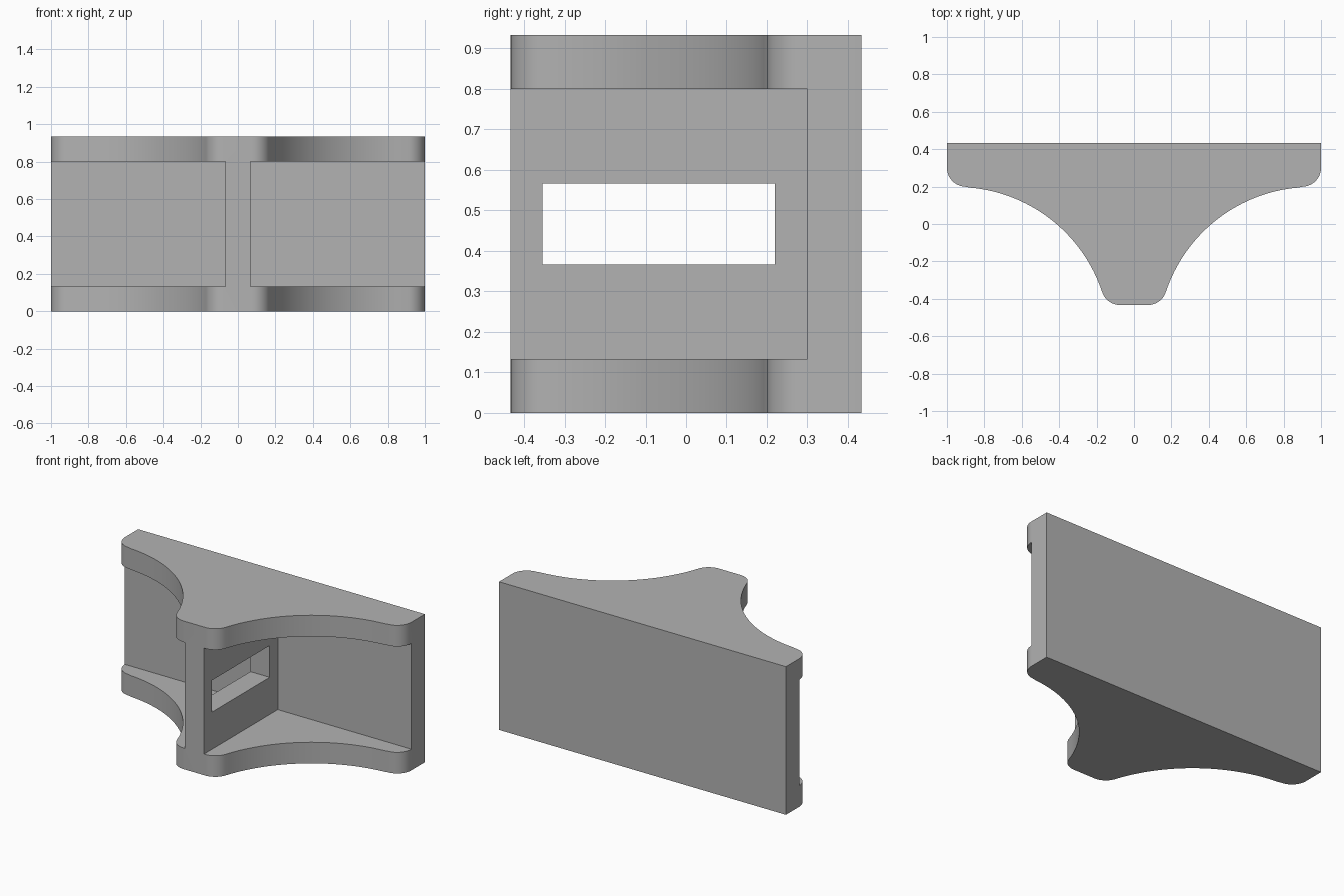
import bpy
import bmesh
from math import cos, sin, pi, atan2
from mathutils import Vector

cube = bpy.data.objects.get("Cube")
if cube:
    bpy.data.objects.remove(cube, do_unlink=True)

HEIGHT = 0.933
DEPTH = 0.433      # half depth
FLANGE = 0.133     # top and bottom flange thickness
WEB = 0.067        # half thickness of the centre web
PLATE_FRONT = 0.30
FILLET = 0.10

grey = bpy.data.materials.new("plain_grey")
grey.use_nodes = True
colour = (0.45, 0.45, 0.45, 1)
grey.diffuse_color = colour
grey.node_tree.nodes["Principled BSDF"].inputs["Base Color"].default_value = colour


def arc(centre, radius, start, end, steps):
    return [centre + radius * Vector((cos(a), sin(a)))
            for a in (start + (end - start) * i / steps for i in range(steps + 1))]


def angle(a, b):
    d = b - a
    return atan2(d.y, d.x)


def half_outline():
    """Right half: nose fillet, concave sweep, tip fillet, back corner."""
    nose = Vector((0.075, FILLET - DEPTH))
    tip = Vector((1 - FILLET, PLATE_FRONT))
    sweep = Vector((0.948, -0.622))
    radius = (nose - sweep).length - FILLET
    to_nose, to_tip = angle(sweep, nose), angle(sweep, tip)
    points = arc(nose, FILLET, -pi / 2, to_nose - pi, 10)
    points += arc(sweep, radius, to_nose, to_tip, 40)[1:-1]
    points += arc(tip, FILLET, to_tip - pi, 0, 12)
    points.append(Vector((1, DEPTH)))
    return points


def finish(name, bm):
    bmesh.ops.recalc_face_normals(bm, faces=bm.faces)
    mesh = bpy.data.meshes.new(name)
    bm.to_mesh(mesh)
    bm.free()
    mesh.materials.append(grey)
    obj = bpy.data.objects.new(name, mesh)
    bpy.context.collection.objects.link(obj)
    return obj


def box(name, low, high):
    bm = bmesh.new()
    bmesh.ops.create_cube(bm, size=1)
    low, high = Vector(low), Vector(high)
    for v in bm.verts:
        v.co = (low + high) / 2 + v.co * (high - low)
    return finish(name, bm)


# Solid bracket extruded from the mirrored outline
right = half_outline()
outline = right + [Vector((-p.x, p.y)) for p in reversed(right)]
bm = bmesh.new()
base = bm.faces.new([bm.verts.new((p.x, p.y, 0)) for p in outline])
extruded = bmesh.ops.extrude_face_region(bm, geom=[base], use_keep_orig=True)
top = [g for g in extruded["geom"] if isinstance(g, bmesh.types.BMVert)]
bmesh.ops.translate(bm, verts=top, vec=(0, 0, HEIGHT))
bracket = finish("bracket_body", bm)

# Side pockets leave the flanges, web and back plate; window pierces the web
cutters = [
    box("left_pocket", (WEB, -1, FLANGE), (1.5, PLATE_FRONT, HEIGHT - FLANGE)),
    box("right_pocket", (-1.5, -1, FLANGE), (-WEB, PLATE_FRONT, HEIGHT - FLANGE)),
    box("web_window", (-0.2, -0.355, 0.367), (0.2, 0.22, 0.567)),
]
bpy.context.view_layer.objects.active = bracket
for cutter in cutters:
    cutter.hide_render = True
    cut = bracket.modifiers.new(cutter.name, 'BOOLEAN')
    cut.operation = 'DIFFERENCE'
    cut.solver = 'EXACT'
    cut.object = cutter
    bpy.ops.object.modifier_apply(modifier=cut.name)
    bpy.data.objects.remove(cutter, do_unlink=True)

# Smooth curved edges, crisp corners
bpy.ops.object.select_all(action='DESELECT')
bracket.select_set(True)
bpy.ops.object.shade_smooth_by_angle(angle=pi / 6)
